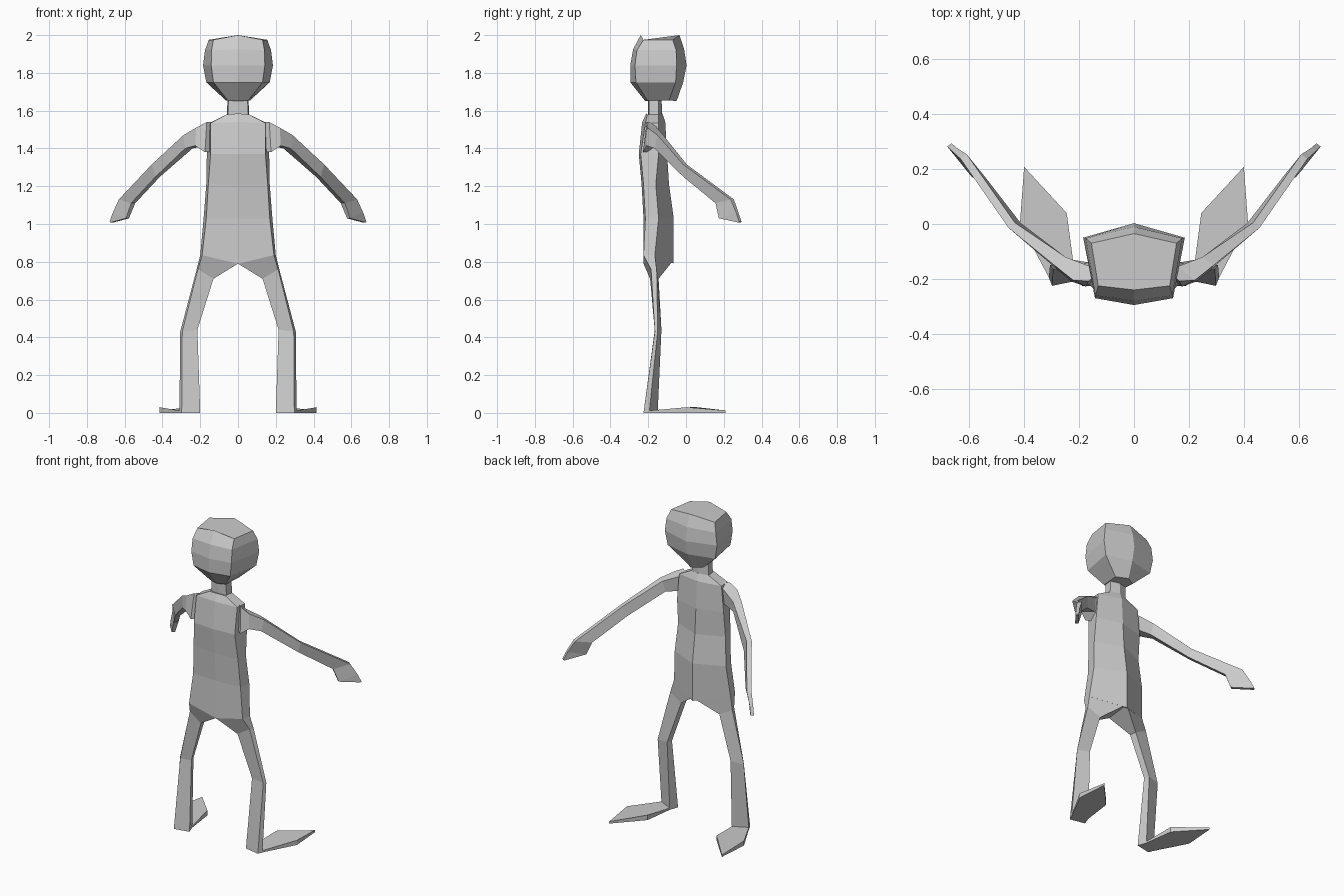
import bpy, bmesh


def loft(name, rings, mirror=False):
    """Skin a list of closed point rings, cap both ends, optionally mirror in x."""
    bm = bmesh.new()
    rows = [[bm.verts.new(p) for p in ring] for ring in rings]
    n = len(rows[0])
    for a, b in zip(rows, rows[1:]):
        for i in range(n):
            j = (i + 1) % n
            bm.faces.new((a[i], a[j], b[j], b[i]))
    bm.faces.new(rows[0][::-1])
    bm.faces.new(rows[-1])
    bmesh.ops.recalc_face_normals(bm, faces=bm.faces)
    mesh = bpy.data.meshes.new(name)
    bm.to_mesh(mesh)
    bm.free()
    ob = bpy.data.objects.new(name, mesh)
    bpy.context.collection.objects.link(ob)
    if mirror:
        ob.modifiers.new("Mirror", 'MIRROR').use_axis[0] = True
    return ob


def hexagon(z, zc, fy, fx, fcy, bx, bcy, by):
    """Six-sided symmetric section: front centre, front corner, back corner, back centre."""
    return [(0, fy, zc), (fx, fcy, z), (bx, bcy, z), (0, by, zc),
            (-bx, bcy, z), (-fx, fcy, z)]


# Head
loft("head", [hexagon(*r) for r in (
    (1.655, 1.65, -.215, .055, -.205, .065, -.09, -.05),
    (1.75, 1.75, -.295, .13, -.265, .168, -.055, -.015),
    (1.84, 1.84, -.295, .142, -.27, .185, -.05, .003),
    (1.92, 1.925, -.28, .14, -.26, .175, -.052, -.01),
    (1.975, 2.0, -.24, .13, -.225, .155, -.07, -.035))])

# Neck
loft("neck", [hexagon(*r) for r in (
    (1.56, 1.56, -.2, .055, -.195, .06, -.145, -.125),
    (1.67, 1.67, -.2, .05, -.195, .055, -.145, -.13))])

# Torso, with a ridge down the back
loft("torso", [hexagon(*r) for r in (
    (.835, .79, -.225, .19, -.225, .2, -.165, -.065),
    (1.03, 1.03, -.225, .168, -.215, .182, -.145, -.065),
    (1.21, 1.21, -.235, .157, -.225, .168, -.16, -.09),
    (1.37, 1.37, -.25, .145, -.24, .165, -.145, -.1),
    (1.535, 1.54, -.232, .145, -.215, .15, -.145, -.11),
    (1.58, 1.585, -.21, .06, -.205, .06, -.145, -.125))])

# Arms: flat tapering strips swept backwards (top edge, bottom edge, thickness)
arm = []
for top, bot, t in (
        ((.13, -.18, 1.54), (.14, -.2, 1.38), .09),
        ((.19, -.18, 1.51), (.195, -.185, 1.415), .08),
        ((.27, -.135, 1.47), (.26, -.15, 1.40), .05),
        ((.445, -.005, 1.315), (.425, -.005, 1.25), .03),
        ((.62, .245, 1.13), (.555, .165, 1.11), .028),
        ((.655, .272, 1.06), (.585, .18, 1.03), .02),
        ((.672, .288, 1.012), (.667, .283, 1.008), .02)):
    dx, dy = t * .39, -t * .31
    arm.append([(p[0] + s * dx, p[1] + s * dy, p[2])
                for p, s in ((top, 1), (top, -1), (bot, -1), (bot, 1))])
loft("arm", arm, mirror=True)

# Legs: front inner, front outer, back outer, back inner
loft("leg", [
    [(0, -.225, .79), (.19, -.225, .835), (.2, -.165, .835), (0, -.065, .81)],
    [(.13, -.19, .71), (.212, -.185, .76), (.22, -.155, .755), (.135, -.145, .71)],
    [(.215, -.165, .44), (.295, -.165, .43), (.306, -.15, .43), (.225, -.13, .44)],
    [(.2, -.205, 0), (.298, -.225, 0), (.31, -.195, 0), (.22, -.15, 0)]],
    mirror=True)

# Feet: low wedges pointing back and outwards
outline = ((.22, -.15, .012), (.225, -.11, .015), (.245, .04, .032),
           (.4, .208, .013), (.415, .005, .03), (.31, -.195, .012))
loft("foot", [[(x, y, 0) for x, y, h in outline], list(outline)], mirror=True)
